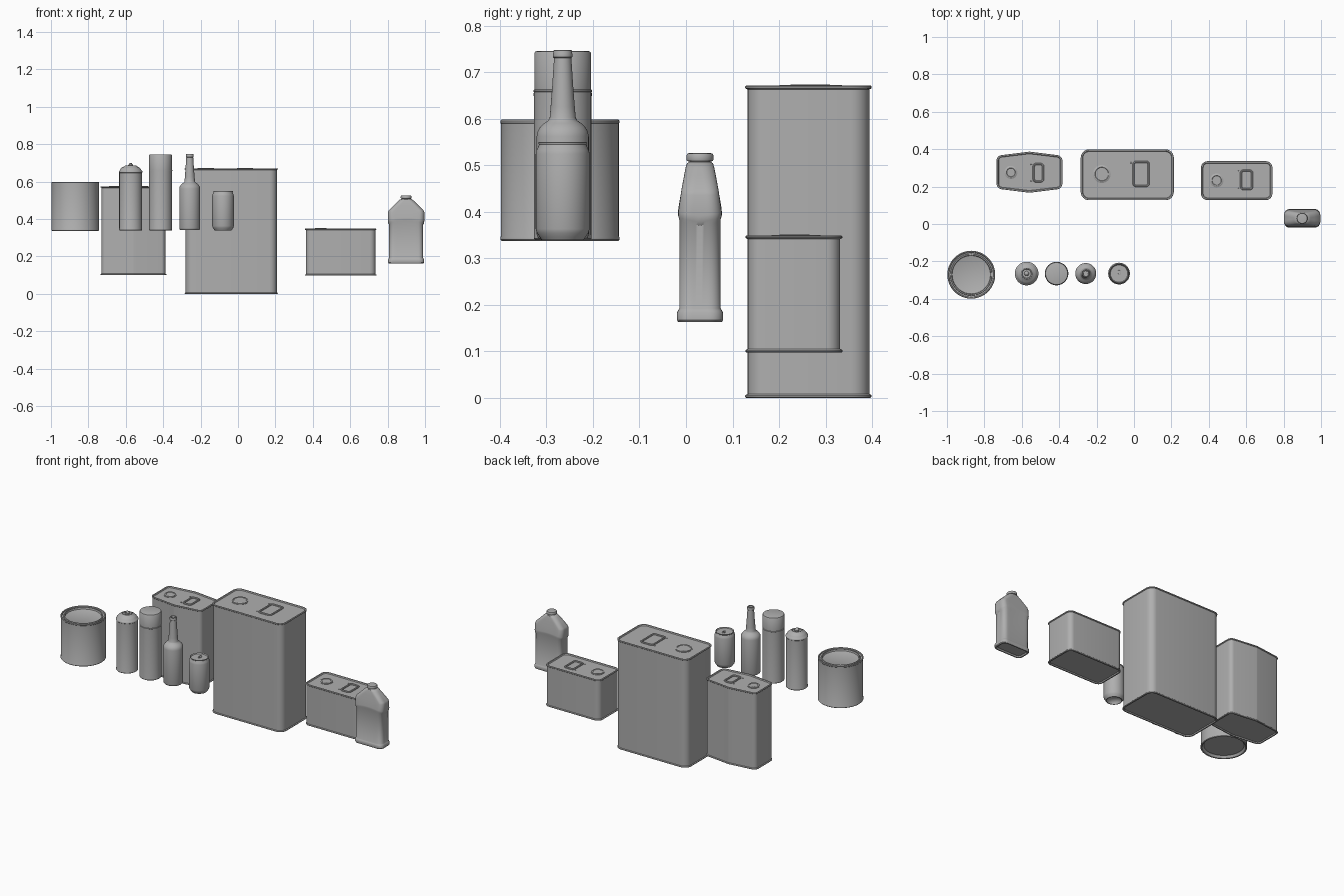
import bpy, bmesh
from math import sin, cos, pi, radians
from mathutils import Vector

# dark grey shared by every part
grey = bpy.data.materials.new("dark_grey")
grey.diffuse_color = (.43, .43, .43, 1)


def loft(name, rings, at=(0, 0, 0), closed=False):
    """Skin a list of equal-length point rings; cap the ends or close into a loop."""
    bm = bmesh.new()
    vs = [[bm.verts.new(p) for p in ring] for ring in rings]
    n = len(vs[0])
    pairs = list(zip(vs, vs[1:])) + ([(vs[-1], vs[0])] if closed else [])
    for a, b in pairs:
        for i in range(n):
            j = (i + 1) % n
            bm.faces.new((a[i], a[j], b[j], b[i]))
    if not closed:
        bm.faces.new(vs[0][::-1])
        bm.faces.new(vs[-1])
    bmesh.ops.remove_doubles(bm, verts=bm.verts, dist=1e-5)
    bmesh.ops.recalc_face_normals(bm, faces=bm.faces)
    me = bpy.data.meshes.new(name)
    bm.to_mesh(me)
    bm.free()
    me.polygons.foreach_set("use_smooth", [True] * len(me.polygons))
    me.set_sharp_from_angle(angle=radians(35))
    me.materials.append(grey)
    ob = bpy.data.objects.new(name, me)
    ob.location = at
    bpy.context.collection.objects.link(ob)
    return ob


def lathe(name, x, y, profile, n=48):
    return loft(name, [[(r * cos(2 * pi * i / n), r * sin(2 * pi * i / n), z)
                        for i in range(n)] for r, z in profile], (x, y, 0))


def outline(corners, r, z, steps=6, edge=1):
    """Convex counter-clockwise polygon with rounded corners."""
    arcs = []
    n = len(corners)
    for i in range(n):
        p = Vector(corners[i])
        a = (Vector(corners[i - 1]) - p).normalized()
        b = (Vector(corners[(i + 1) % n]) - p).normalized()
        half = a.angle(b) / 2
        t = r / max(0.3, abs(sin(half) / cos(half)))
        p0, p1 = p + a * t, p + b * t
        if half < radians(50):
            c = p + (a + b).normalized() * r / sin(half)
            u, w = p0 - c, p1 - c
            arcs.append([c + (u * sin((1 - k / steps) * (pi / 2 - half) * 2)
                              + w * sin(k / steps * (pi / 2 - half) * 2))
                         / sin(pi - 2 * half) for k in range(steps + 1)])
        else:
            arcs.append([p0.lerp(p, k / steps).lerp(p.lerp(p1, k / steps), k / steps)
                         for k in range(steps + 1)])
    pts = []
    for i, arc in enumerate(arcs):
        pts += arc
        end = arcs[(i + 1) % n][0]
        pts += [arc[-1].lerp(end, k / edge) for k in range(1, edge)]
    return [(p.x, p.y, z) for p in pts]


def rect(hx, hy):
    return [(-hx, -hy), (hx, -hy), (hx, hy), (-hx, hy)]


# --- flat-sided tins with seamed rims, screw cap and strap handle ---
def tin(name, cx, cy, corners, r, z0, z1, cap, handle):
    hx = max(p[0] for p in corners)
    hy = max(p[1] for p in corners)
    low = [(.012, .006), (.009, 0), (.002, 0), (0, .002), (0, .005), (.002, .007), (.005, .008)]
    rows = [(d, z0 + h) for d, h in low] + [(d, z1 - h) for d, h in low[::-1]]
    loft(name + "_body", [outline([(x * (hx - d) / hx, y * (hy - d) / hy) for x, y in corners],
                                  max(r - d, .01), z) for d, z in rows], (cx, cy, 0))
    base = z1 - .006
    x, y, cr = cap
    lathe(name + "_cap", x, y, [(cr + .003, base - .002), (cr + .003, base + .002), (cr, base + .003),
                                (cr, base + .006), (cr - .003, base + .008),
                                (cr - .008, base + .008), (cr - .01, base + .006)], 32)
    x, y, hw, hl = handle
    loft(name + "_handle", [outline(rect(hw - d, hl - d), max(.02 - d, .006), z)
                            for d, z in ((0, base - .001), (0, base + .004), (.003, base + .007),
                                         (.008, base + .007), (.011, base + .004), (.011, base - .001))],
         (x, y, 0), True)
    # rivets beside the handle ends
    for s in (-1, 1):
        lathe(name + "_rivet", x - hw - .008, y + s * hl * .85,
              [(.004, base - .001), (.003, base + .002), (.002, base + .003)], 12)


tin("large_tin", -.036, .263, rect(.249, .136), .045, 0, .671,
    (-.172, .267, .045), (.038, .268, .046, .07))
tin("small_tin", .549, .232, rect(.191, .104), .035, .097, .349,
    (.442, .233, .034), (.602, .236, .035, .055))
tin("angled_tin", -.559, .277, [(-.176, -.088), (0, -.11), (.176, -.088), (.176, .088), (0, .11), (-.176, .088)],
    .03, .1, .575, (-.658, .276, .032), (-.511, .274, .031, .052))

# --- paint can: one turned shell with rim channel and sunken lid ---
lathe("paint_can", -.87, -.271, [
    (.110, .352), (.114, .349), (.119, .339), (.125, .337), (.128, .340), (.128, .345), (.1265, .348),
    (.1265, .589), (.128, .591), (.128, .595), (.125, .598), (.121, .597), (.119, .592),
    (.112, .59), (.110, .596), (.104, .596), (.102, .586), (.098, .584)], 64)

CY = -.265

# --- spray can with exposed nozzle ---
X = -.574
lathe("spray_can_body", X, CY, [
    (.02, .358), (.045, .352), (.054, .342), (.059, .339), (.062, .342), (.062, .347), (.061, .35),
    (.061, .647), (.063, .649), (.063, .654), (.061, .658), (.058, .660), (.054, .668),
    (.045, .677), (.033, .682), (.030, .686), (.026, .687), (.023, .682), (.012, .682)])
lathe("spray_nozzle", X, CY, [(.013, .680), (.013, .689), (.010, .692), (.008, .697), (.005, .699)], 20)
jet = lathe("spray_nozzle_outlet", 0, 0, [(.004, 0), (.004, .013)], 12)
jet.rotation_euler = (radians(90), 0, 0)
jet.location = (X, CY, .692)

# --- spray can with full-width lid ---
X = -.414
lathe("lidded_can_body", X, CY, [
    (.02, .358), (.045, .352), (.054, .342), (.059, .339), (.062, .342), (.062, .347), (.0615, .35),
    (.0615, .657), (.063, .658), (.063, .661), (.061, .663), (.05, .666)])
lathe("lidded_can_lid", X, CY, [(.061, .662), (.061, .741), (.059, .744), (.056, .745)])

# --- bottle ---
lathe("bottle", -.258, CY, [
    (.02, .355), (.04, .35), (.046, .341), (.050, .341), (.054, .345), (.056, .352), (.056, .562),
    (.054, .572), (.049, .581), (.040, .590), (.031, .596), (.028, .602), (.026, .625),
    (.0225, .67), (.020, .71), (.0185, .73), (.0205, .732), (.0212, .736), (.0205, .74), (.0198, .746),
    (.018, .748), (.014, .748), (.013, .735)])

# --- drinks can with pull tab ---
X = -.08
lathe("drinks_can", X, CY, [
    (.01, .362), (.028, .357), (.038, .347), (.041, .339), (.045, .339), (.049, .345), (.055, .354),
    (.058, .363), (.058, .524), (.056, .532), (.052, .541), (.051, .544), (.052, .546), (.052, .549),
    (.050, .550), (.048, .548), (.046, .544), (.043, .544)])
loft("drinks_can_tab", [outline(rect(.009 - d, .014 - d), .008 - d, z)
                        for d, z in ((0, .5435), (0, .546), (.003, .547), (.004, .5435))],
     (X, CY + .008, 0), True)
lathe("drinks_can_rivet", X, CY - .004, [(.004, .5435), (.004, .547), (.002, .548)], 12)


# --- jug: rounded-rectangle loft, shoulder line arched on the broad faces ---
def jug_ring(hx, hy, r, z, arch=0, dip=0):
    pts = outline(rect(hx, hy), r, z, 6, 8)
    out = []
    for x, y, _ in pts:
        broad = (1 - min(1, abs(x) / hx)) if abs(y) > hy * .9 else 0
        side = (1 - min(1, abs(y) / hy)) if abs(x) > hx * .9 else 0
        out.append((x, y, z + arch * sin(broad * pi / 2) - dip * side))
    return out


loft("jug_body", [jug_ring(*p) for p in (
    (.080, .035, .018, .170), (.086, .041, .022, .163), (.093, .047, .026, .163),
    (.096, .0495, .028, .167), (.096, .0495, .028, .183), (.093, .047, .027, .188),
    (.091, .0445, .026, .192), (.091, .0445, .026, .378, .012, .008),
    (.096, .0470, .027, .387, .012, .010), (.097, .0465, .027, .397, .010, .006),
    (.097, .0415, .025, .436), (.093, .040, .025, .446),
    (.066, .035, .025, .473), (.045, .031, .026, .494), (.034, .028, .026, .504),
    (.024, .023, .022, .507), (.023, .023, .0229, .512))], (.899, .030, 0))
lathe("jug_cap", .899, .030, [(.024, .508), (.028, .509), (.029, .512), (.029, .521), (.027, .525), (.022, .526)], 32)
